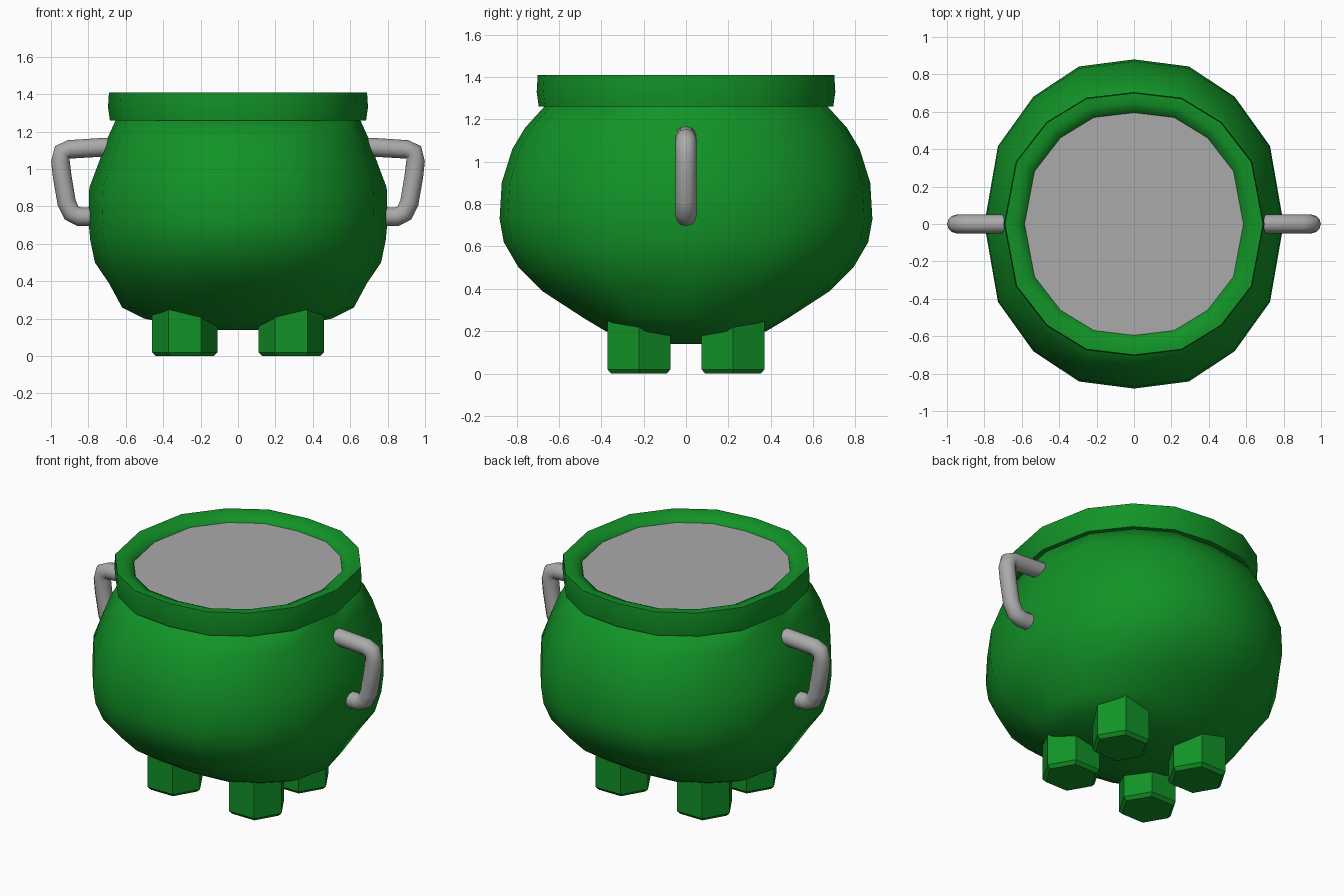
import bpy, bmesh, math
from mathutils import Vector

if "Cube" in bpy.data.objects:
    bpy.data.objects.remove(bpy.data.objects["Cube"])


def material(name, rgb):
    m = bpy.data.materials.new(name)
    m.diffuse_color = (*rgb, 1)
    m.use_nodes = True
    m.node_tree.nodes["Principled BSDF"].inputs["Base Color"].default_value = m.diffuse_color
    return m


GREEN = material("cauldron green", (0.006, 0.29, 0.020))
GREY = material("metal grey", (0.40, 0.40, 0.40))

# uneven 16-sided outline: first-quadrant angles, reflected round
QUARTER = [0, 27.5, 49, 69]
ANGLES = QUARTER + [180 - a for a in [90] + QUARTER[:0:-1]]
ANGLES += [a + 180 for a in ANGLES]


def outline(rx, ry, z):
    pts = []
    for i, a in enumerate(ANGLES):
        f = 1.0 if i % 4 == 0 else 1.025
        t = math.radians(a)
        pts.append(Vector((rx * f * math.cos(t), ry * f * math.sin(t), z)))
    return pts


def finish(bm, name, mat, angle=None):
    bmesh.ops.recalc_face_normals(bm, faces=bm.faces)
    me = bpy.data.meshes.new(name)
    bm.to_mesh(me)
    bm.free()
    ob = bpy.data.objects.new(name, me)
    bpy.context.collection.objects.link(ob)
    me.materials.append(mat)
    if angle:
        bpy.ops.object.select_all(action='DESELECT')
        ob.select_set(True)
        bpy.context.view_layer.objects.active = ob
        bpy.ops.object.shade_smooth_by_angle(angle=math.radians(angle))
    return ob


def loft(name, rings, mat, angle=None, closed=False, caps=False):
    bm = bmesh.new()
    vs = [[bm.verts.new(p) for p in r] for r in rings]
    pairs = list(zip(vs, vs[1:])) + ([(vs[-1], vs[0])] if closed else [])
    for a, b in pairs:
        n = len(a)
        for i in range(n):
            j = (i + 1) % n
            bm.faces.new((a[i], a[j], b[j], b[i]))
    if caps:
        bm.faces.new(vs[0])
        bm.faces.new(vs[-1])
    return finish(bm, name, mat, angle)


# pot body: half-width, half-depth, height
BODY = [(.10, .08, .14), (.30, .24, .16), (.50, .38, .20), (.62, .48, .26),
        (.69, .68, .39), (.765, .79, .50), (.79, .86, .62), (.80, .88, .73),
        (.795, .87, .90), (.735, .82, 1.06), (.70, .76, 1.16), (.65, .66, 1.27)]
loft("pot_body", [outline(*r) for r in BODY], GREEN, 60, caps=True)

# rolled rim
RIM = [(.62, .63, 1.26), (.685, .695, 1.26), (.695, .705, 1.33),
       (.69, .70, 1.41), (.64, .65, 1.41), (.59, .60, 1.385), (.575, .585, 1.34)]
loft("rim", [outline(*r) for r in RIM], GREEN, 60, closed=True)

# grey surface filling the mouth
bm = bmesh.new()
bm.faces.new([bm.verts.new(p) for p in outline(.585, .595, 1.37)])
finish(bm, "pot_contents", GREY)

# four hexagonal feet with a small bottom chamfer
for sx, xn in ((-1, "left"), (1, "right")):
    for sy, yn in ((-1, "front"), (1, "back")):
        rings = [[Vector((sx * .285 + r * math.cos(k * math.pi / 3),
                          sy * .222 + r * math.sin(k * math.pi / 3) * .98, z))
                  for k in range(6)]
                 for r, z in ((.155, 0), (.175, .02), (.175, .26))]
        loft(f"foot_{yn}_{xn}", rings, GREEN, caps=True)

# bent tube handles, one on each side
PATH = [(.64, 1.12), (.74, 1.115), (.90, 1.105), (.94, 1.09), (.949, 1.04),
        (.94, .96), (.916, .82), (.89, .765), (.85, .745), (.74, .745)]
R = .05
for s, n in ((-1, "left"), (1, "right")):
    pts = [Vector((s * x, 0, z)) for x, z in PATH]
    rings = []
    for i, p in enumerate(pts):
        d0 = (p - pts[max(i - 1, 0)]).normalized()
        d1 = (pts[min(i + 1, len(pts) - 1)] - p).normalized()
        side = (d0 + d1).normalized().cross(Vector((0, 1, 0)))
        rings.append([p + R * (side * math.cos(t) + Vector((0, 1, 0)) * math.sin(t))
                      for t in (k * math.tau / 12 for k in range(12))])
    loft(f"handle_{n}", rings, GREY, 50, caps=True)
